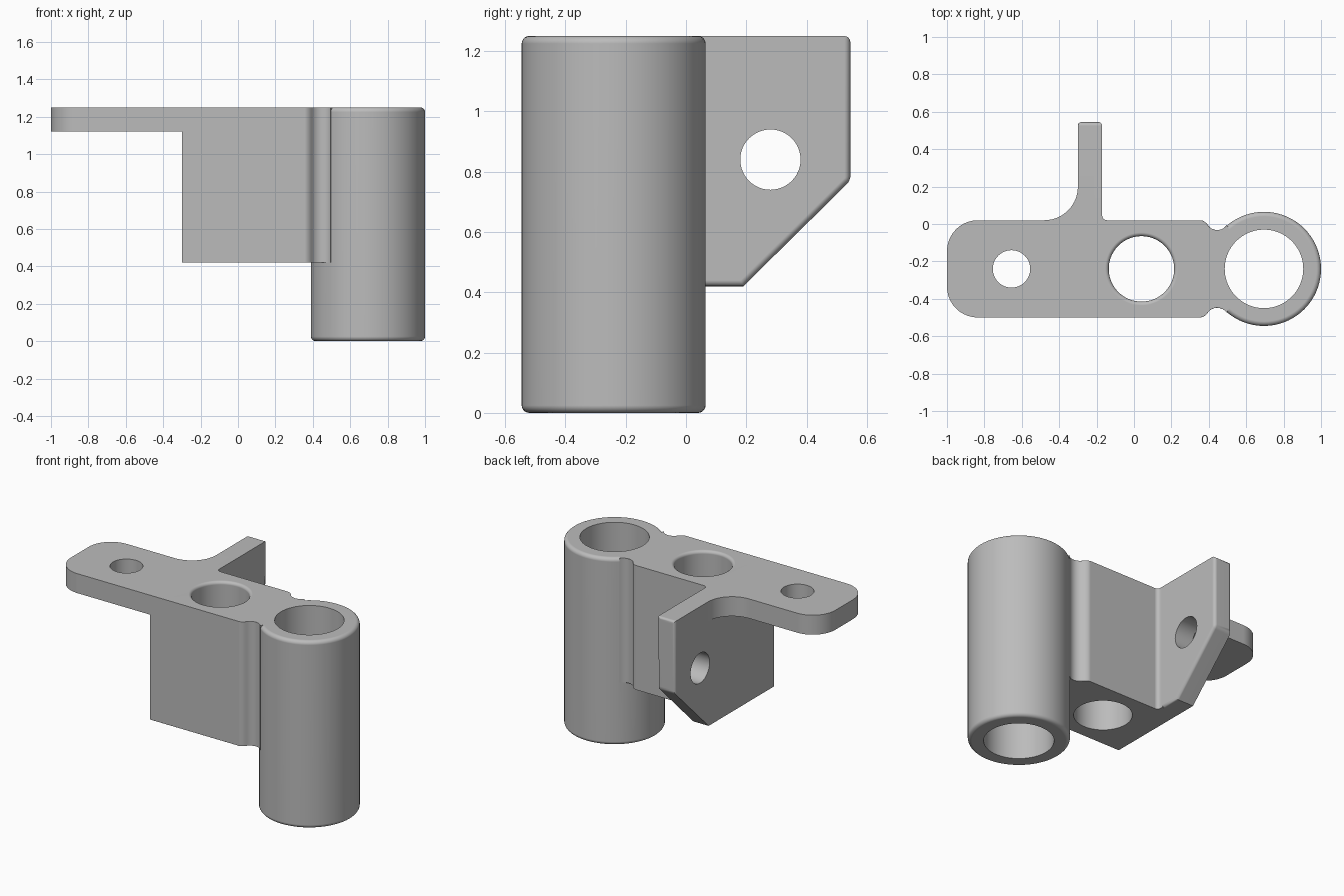
import bpy, bmesh
from math import cos, sin, radians, pi
from mathutils import Matrix

cube = bpy.data.objects.get("Cube")
if cube:
    bpy.data.objects.remove(cube)

TOP, BASE, PLATE_Z = 1.25, 0.42, 1.12     # main levels
AXIS_Y = -0.24                            # centre line of the bracket
BACK, FRONT = 0.02, -0.5
FIN_L, FIN_R = -0.30, -0.17
ROUND = 0.02

grey = bpy.data.materials.new("plain grey")
grey.use_nodes = True
grey.diffuse_color = (0.5, 0.5, 0.5, 1)
grey.node_tree.nodes["Principled BSDF"].inputs["Base Color"].default_value = (0.5, 0.5, 0.5, 1)


def arc(cx, cy, r, a0, a1, n=10):
    angles = [radians(a0 + (a1 - a0) * i / n) for i in range(n + 1)]
    return [(cx + r * cos(a), cy + r * sin(a)) for a in angles]


def finish(name, bm):
    bmesh.ops.recalc_face_normals(bm, faces=bm.faces)
    mesh = bpy.data.meshes.new(name)
    bm.to_mesh(mesh)
    bm.free()
    mesh.materials.append(grey)
    obj = bpy.data.objects.new(name, mesh)
    bpy.context.collection.objects.link(obj)
    return obj


def prism(name, outline, lo, hi, axis="z", rounded=None):
    """Extrude an outline along z or x, then round the edges picked by a rule."""
    bm = bmesh.new()
    place = (lambda p, h: (p[0], p[1], h)) if axis == "z" else (lambda p, h: (h, p[0], p[1]))
    face = bm.faces.new([bm.verts.new(place(p, lo)) for p in outline])
    out = bmesh.ops.extrude_face_region(bm, geom=[face])
    step = place((0, 0), hi - lo)
    bmesh.ops.translate(bm, vec=step, verts=[g for g in out["geom"] if isinstance(g, bmesh.types.BMVert)])
    bmesh.ops.recalc_face_normals(bm, faces=bm.faces)
    if rounded:
        edges = [e for e in bm.edges if rounded((e.verts[0].co + e.verts[1].co) / 2, e)]
        bmesh.ops.bevel(bm, geom=edges, offset=ROUND, segments=4, profile=0.5,
                        affect="EDGES", clamp_overlap=True)
    return finish(name, bm)


def lathe(name, profile, x, y, n=72):
    """Turn a profile of (radius, height) into a capped solid."""
    bm = bmesh.new()
    rings = [[bm.verts.new((x + r * cos(2 * pi * i / n), y + r * sin(2 * pi * i / n), z))
              for i in range(n)] for r, z in profile]
    for low, high in zip(rings, rings[1:]):
        for i in range(n):
            j = (i + 1) % n
            bm.faces.new((low[i], low[j], high[j], high[i]))
    bm.faces.new(rings[0])
    bm.faces.new(rings[-1])
    return finish(name, bm)


def combine(target, other, operation):
    mod = target.modifiers.new(operation.lower(), "BOOLEAN")
    mod.operation, mod.solver, mod.object = operation, "EXACT", other
    other.hide_render = True
    bpy.context.view_layer.objects.active = target
    bpy.ops.object.modifier_apply(modifier=mod.name)
    bpy.data.objects.remove(other)


# Block with a grooved neck that runs into the tube
neck = [(0.355, BACK), (0.37, 0.017), (0.381, 0.009)] + arc(0.445, 0.03, 0.062, 207, 325)
neck += [(0.53, -0.06), (0.60, -0.10)]
front_half = [(x, 2 * AXIS_Y - y) for x, y in reversed(neck)]
fin_root = [(FIN_L, 0.06), (FIN_R, 0.06)] + arc(FIN_R + 0.025, BACK + 0.025, 0.025, 180, 270, 5)
body = prism("block", [(FIN_L, FRONT)] + fin_root + neck + front_half, BASE, TOP,
             rounded=lambda m, e: (m.z < BASE + 0.01 and -0.14 < m.x < 0.5)
             or (m.z > TOP - 0.01 and 0.36 < m.x < 0.5))

# Tall upright tube with rounded rims
rim = arc(0.28, 0.025, 0.025, -90, 0, 5)
tube = lathe("tube", rim + [(r, TOP - z) for r, z in reversed(rim)], 0.695, AXIS_Y)

# Flat mounting plate with rounded corners and a curved web to the fin
R, W = 0.165, 0.18
plate = prism("mounting_plate",
              arc(-1 + R, BACK - R, R, 180, 90)
              + arc(FIN_L - W, BACK + W, W, -90, 0, 14)
              + [(-0.22, BACK + W), (-0.22, FRONT)]
              + arc(-1 + R, FRONT + R, R, 270, 180), PLATE_Z, TOP)

# Upright side fin with a sloping lower corner
fin = prism("side_fin",
            [(-0.08, BASE), (0.19, BASE), (0.545, 0.77), (0.545, TOP), (-0.08, TOP)],
            FIN_L, FIN_R, axis="x",
            rounded=lambda m, e: m.y > 0.5
            or (m.x > FIN_R - 0.01 and m.y > 0 and m.z < TOP - 0.01))

for part in (tube, plate, fin):
    combine(body, part, "UNION")

# Bores: tube, block (with a soft lip) and mounting plate
lip = [(0.195 - 0.02 * cos(radians(a)), TOP - 0.02 + 0.02 * sin(radians(a)))
       for a in (0, 22.5, 45, 67.5, 90)]
bores = [
    lathe("tube_bore", [(0.21, -0.1), (0.21, 1.4)], 0.695, AXIS_Y),
    lathe("block_bore", [(0.175, 0.3)] + lip + [(0.195, 1.4)], 0.04, AXIS_Y),
    lathe("plate_bore", [(0.1, 1.0), (0.1, 1.4)], -0.655, AXIS_Y, 48),
    prism("fin_bore", arc(0.28, 0.84, 0.1, 0, 352.5, 47), -0.5, 0.1, axis="x"),
]
for bore in bores:
    combine(body, bore, "DIFFERENCE")

# Smooth shading with crisp edges and flat large faces
body.name = "hinge_bracket"
bpy.ops.object.select_all(action="DESELECT")
body.select_set(True)
bpy.context.view_layer.objects.active = body
bpy.ops.object.shade_smooth_by_angle(angle=radians(32))
weighted = body.modifiers.new("weighted_normals", "WEIGHTED_NORMAL")
weighted.keep_sharp = True
